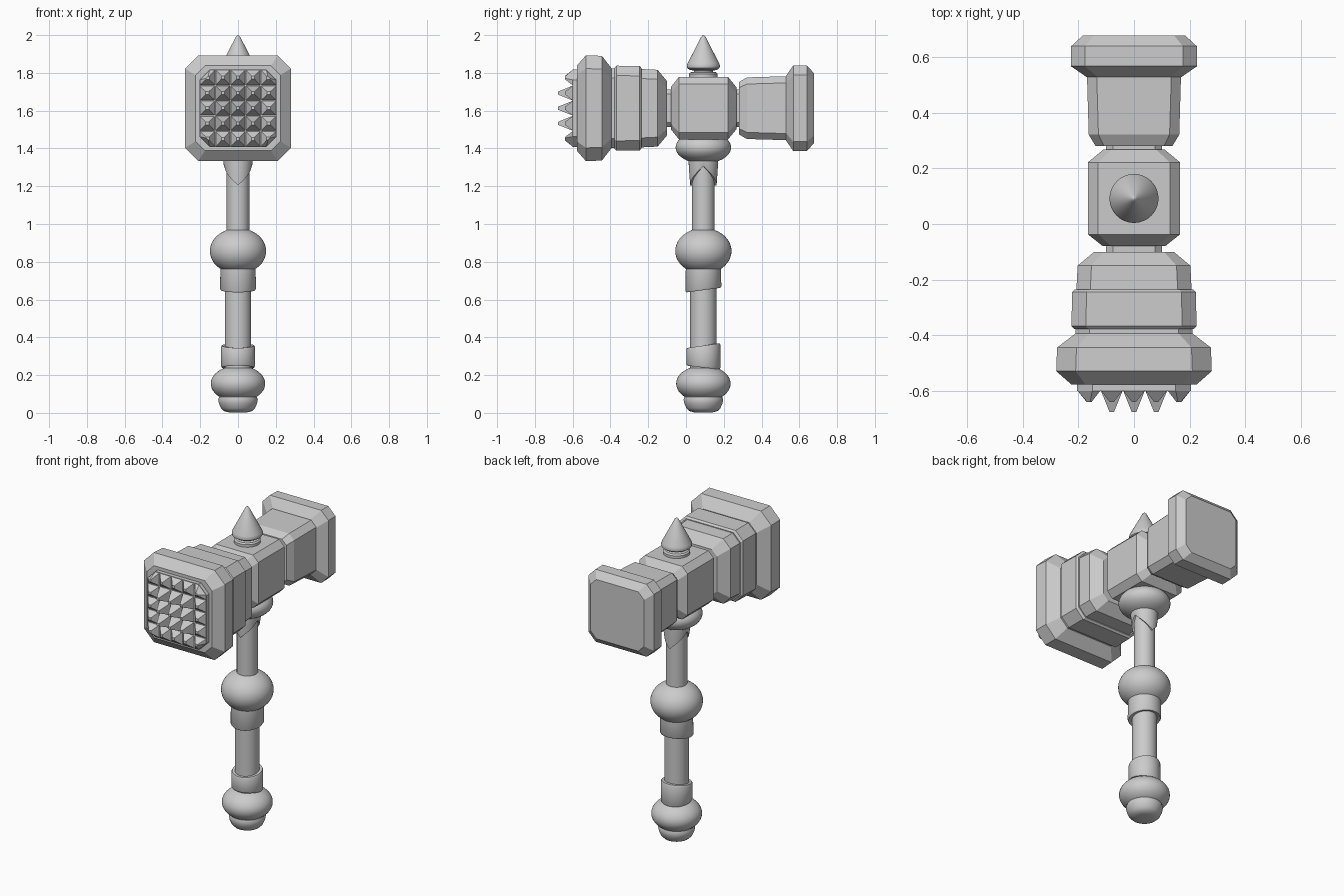
import bpy, bmesh, math

if "Cube" in bpy.data.objects:
    bpy.data.objects.remove(bpy.data.objects["Cube"])

HY, HZ = 0.092, 1.613      # handle axis y, head axis z
SEG = 48


def finish(name, bm, angle=30):
    bmesh.ops.recalc_face_normals(bm, faces=bm.faces[:])
    me = bpy.data.meshes.new(name)
    bm.to_mesh(me)
    bm.free()
    ob = bpy.data.objects.new(name, me)
    bpy.context.collection.objects.link(ob)
    bpy.ops.object.select_all(action='DESELECT')
    ob.select_set(True)
    bpy.context.view_layer.objects.active = ob
    bpy.ops.object.shade_smooth_by_angle(angle=math.radians(angle))
    return ob


def skin(bm, rings):
    """Join equal-length vertex rings and cap both ends."""
    for a, b in zip(rings, rings[1:]):
        n = len(a)
        for i in range(n):
            j = (i + 1) % n
            bm.faces.new((a[i], a[j], b[j], b[i]))
    bm.faces.new(rings[0])
    bm.faces.new(rings[-1])


def octagon_loft(name, sections):
    """Chamfered square sections (y, half size, chamfer) along the head."""
    bm = bmesh.new()
    rings = []
    for y, h, c in sections:
        k = h - c
        pts = [(h, -k), (h, k), (k, h), (-k, h), (-h, k), (-h, -k), (-k, -h), (k, -h)]
        rings.append([bm.verts.new((x, y, HZ + z)) for x, z in pts])
    skin(bm, rings)
    return finish(name, bm, 20)


def lathe(name, profile, slant=None, angle=35):
    """Revolve (radius, z) about the handle; slant(i, x, y) offsets ring i in z."""
    bm = bmesh.new()
    rings = []
    for i, (r, z) in enumerate(profile):
        ring = []
        for s in range(SEG):
            a = 2 * math.pi * s / SEG
            x, y = math.cos(a), math.sin(a)
            dz = slant(i, x, y) if slant else 0
            ring.append(bm.verts.new((r * x, HY + r * y, z + dz)))
        rings.append(ring)
    skin(bm, rings)
    return finish(name, bm, angle)


def ball(name, r, zc, h, lo=-80, hi=80):
    prof = []
    for i in range(21):
        t = math.radians(lo + (hi - lo) * i / 20)
        prof.append((r * math.cos(t), zc + h * math.sin(t)))
    return lathe(name, prof)


# Head blocks, front to back
octagon_loft("front_plate", [(-.578, .225, .05), (-.53, .28, .07), (-.445, .277, .07), (-.395, .212, .05)])
octagon_loft("front_plate_neck", [(-.41, .21, .05), (-.36, .21, .05)])
octagon_loft("front_collar", [(-.378, .215, .05), (-.368, .225, .052), (-.245, .223, .052), (-.235, .212, .05)])
octagon_loft("front_block", [(-.25, .208, .05), (-.15, .203, .05), (-.1, .143, .035)])
octagon_loft("front_neck", [(-.12, .1, .025), (-.06, .1, .025)])
octagon_loft("centre_block", [(-.08, .112, .03), (-.037, .166, .037), (.222, .166, .037), (.268, .11, .03)])
octagon_loft("back_neck", [(.25, .1, .025), (.3, .1, .025)])
octagon_loft("back_block", [(.28, .138, .03), (.322, .163, .035), (.56, .17, .035)])
octagon_loft("back_plate", [(.53, .172, .04), (.568, .227, .05), (.64, .226, .05), (.678, .185, .04)])

# Toothed striking face
octagon_loft("tooth_base", [(-.602, .205, .055), (-.56, .205, .055)])
bm = bmesh.new()
cells = [-.163, -.08, 0, .08, .163]
edges = [-.205, -.12, -.04, .04, .12, .205]
cut = .055
for i in range(5):
    for k in range(5):
        x0, x1, z0, z1 = edges[i], edges[i + 1], edges[k], edges[k + 1]
        tip_y = -.64 if i in (0, 4) or k in (0, 4) else -.677
        base = []
        # corner cells lose their outer corner
        for bx, bz, first in ((x0, z0, 1), (x1, z0, 0), (x1, z1, 1), (x0, z1, 0)):
            if abs(bx) > .2 and abs(bz) > .2:
                px = (bx, bz - math.copysign(cut, bz))
                pz = (bx - math.copysign(cut, bx), bz)
                base += [px, pz] if first else [pz, px]
            else:
                base.append((bx, bz))
        mx = sum(p[0] for p in base) / len(base) if len(base) > 4 else cells[i]
        mz = sum(p[1] for p in base) / len(base) if len(base) > 4 else cells[k]
        low = [bm.verts.new((x, -.598, HZ + z)) for x, z in base]
        top = [bm.verts.new((mx + (x - mx) * .2, tip_y, HZ + mz + (z - mz) * .2)) for x, z in base]
        skin(bm, [low, top])
finish("teeth", bm, 10)

# Top spike with its small foot
lathe("top_spike", [(.05, 1.812), (.072, 1.816), (.086, 1.826), (.088, 1.838), (.084, 1.85),
                    (.012, 1.99), (.005, 1.998), (.001, 2.0)])
lathe("spike_foot", [(.076, 1.77), (.076, 1.795), (.068, 1.803), (.05, 1.806), (.05, 1.82)])

# Handle
lathe("upper_shaft", [(.06, .85), (.06, 1.38)])
lathe("grip_shaft", [(.07, .2), (.07, .8)])
ball("head_socket", .147, 1.405, .085)
ball("middle_knob", .149, .857, .121)
ball("pommel", .144, .155, .096)


# Socket tip with points front and back and notches at the sides
def lappet(i, x, y):
    if i in (0, 1):
        return .1 * (1 - abs(math.asin(max(-1, min(1, y)))) / (math.pi / 2))
    return 0


lathe("socket_points", [(.058, 1.205), (.07, 1.205), (.078, 1.32), (.078, 1.36)], lappet)

# Slanted collars at both ends of the grip
lathe("upper_collar", [(.07, .655), (.09, .65), (.095, .658), (.093, .775), (.07, .775)],
      lambda i, x, y: .012 * y if i < 3 else 0)
lathe("lower_collar", [(.07, .242), (.086, .24), (.09, .248), (.09, .348), (.086, .356), (.07, .356)],
      lambda i, x, y: (-.01 if i < 3 else .012) * y)

# Rounded end cap
lathe("end_cap", [(.02, .001), (.05, .003), (.075, .01), (.09, .025), (.101, .05),
                  (.105, .07), (.1, .085), (.08, .095)])
